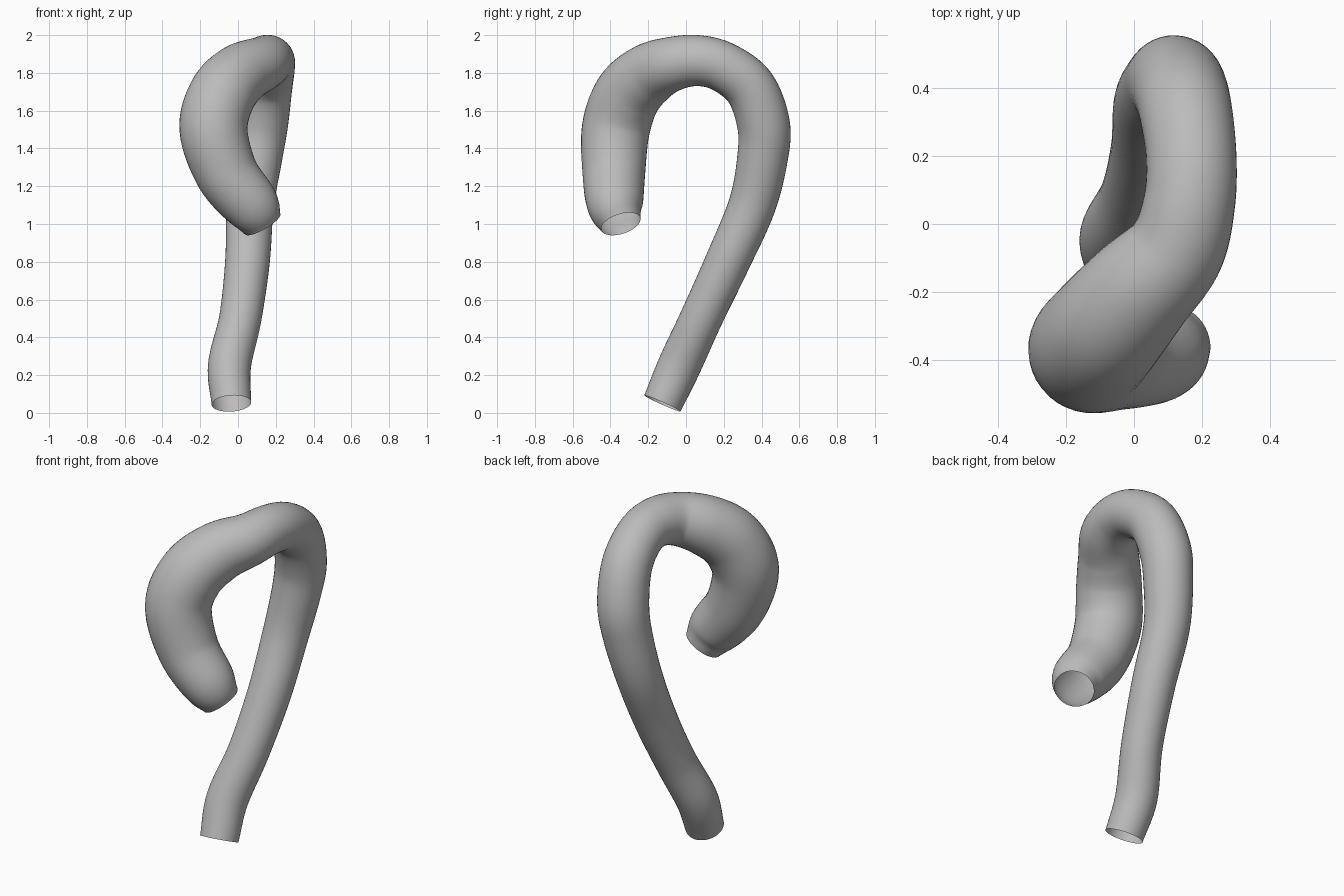
import bpy, bmesh, math
from mathutils import Vector

if "Cube" in bpy.data.objects:
    bpy.data.objects.remove(bpy.data.objects["Cube"], do_unlink=True)

# Centre line of the vessel, lower end to upper end: x, y, z, radius
PATH = [
    (-.035, -.125, .05, .105), (-.045, -.035, .25, .114), (.012, .08, .5, .112),
    (.05, .22, .8, .118), (.065, .35, 1.1, .125), (.1, .405, 1.35, .134),
    (.125, .41, 1.53, .14), (.15, .34, 1.72, .137), (.168, .2, 1.83, .133),
    (.162, .06, 1.865, .135), (.12, -.08, 1.845, .145), (.01, -.2, 1.79, .165),
    (-.085, -.31, 1.68, .178), (-.13, -.372, 1.5, .18), (-.06, -.382, 1.27, .166),
    (.07, -.375, 1.1, .148), (.13, -.345, 1.0, .108),
]
STEPS, SIDES = 8, 40


def spline(points, steps):
    """Smooth curve through all points, as 4D vectors."""
    p = [Vector(q) for q in points]
    p = [2 * p[0] - p[1]] + p + [2 * p[-1] - p[-2]]
    out = []
    for a, b, c, d in zip(p, p[1:], p[2:], p[3:]):
        for i in range(steps):
            t = i / steps
            out.append(b + (c - a) * (t / 2) + (2 * a - 5 * b + 4 * c - d) * (t * t / 2)
                       + (3 * b - a - 3 * c + d) * (t ** 3 / 2))
    return out + [p[-2]]


def tube(name, points, material):
    """Open-ended tube swept along the path without twisting."""
    curve = spline(points, STEPS)
    bm = bmesh.new()
    rings, side = [], Vector((1, 0, 0))
    for i, q in enumerate(curve):
        tangent = (curve[min(i + 1, len(curve) - 1)] - curve[max(i - 1, 0)]).to_3d().normalized()
        side = (side - tangent * side.dot(tangent)).normalized()
        up = tangent.cross(side)
        angles = [math.tau * k / SIDES for k in range(SIDES)]
        rings.append([bm.verts.new(q.to_3d() + q.w * (side * math.cos(a) + up * math.sin(a)))
                      for a in angles])
    for r, s in zip(rings, rings[1:]):
        for k in range(SIDES):
            n = (k + 1) % SIDES
            bm.faces.new((r[k], r[n], s[n], s[k])).smooth = True
    mesh = bpy.data.meshes.new(name)
    bm.to_mesh(mesh)
    bm.free()
    mesh.materials.append(material)
    obj = bpy.data.objects.new(name, mesh)
    bpy.context.collection.objects.link(obj)
    return obj


# Plain grey surface
grey = bpy.data.materials.new("grey")
grey.use_nodes = True
grey.diffuse_color = (.5, .5, .5, 1)
grey.node_tree.nodes["Principled BSDF"].inputs["Base Color"].default_value = (.5, .5, .5, 1)

tube("curved_vessel_tube", PATH, grey)
